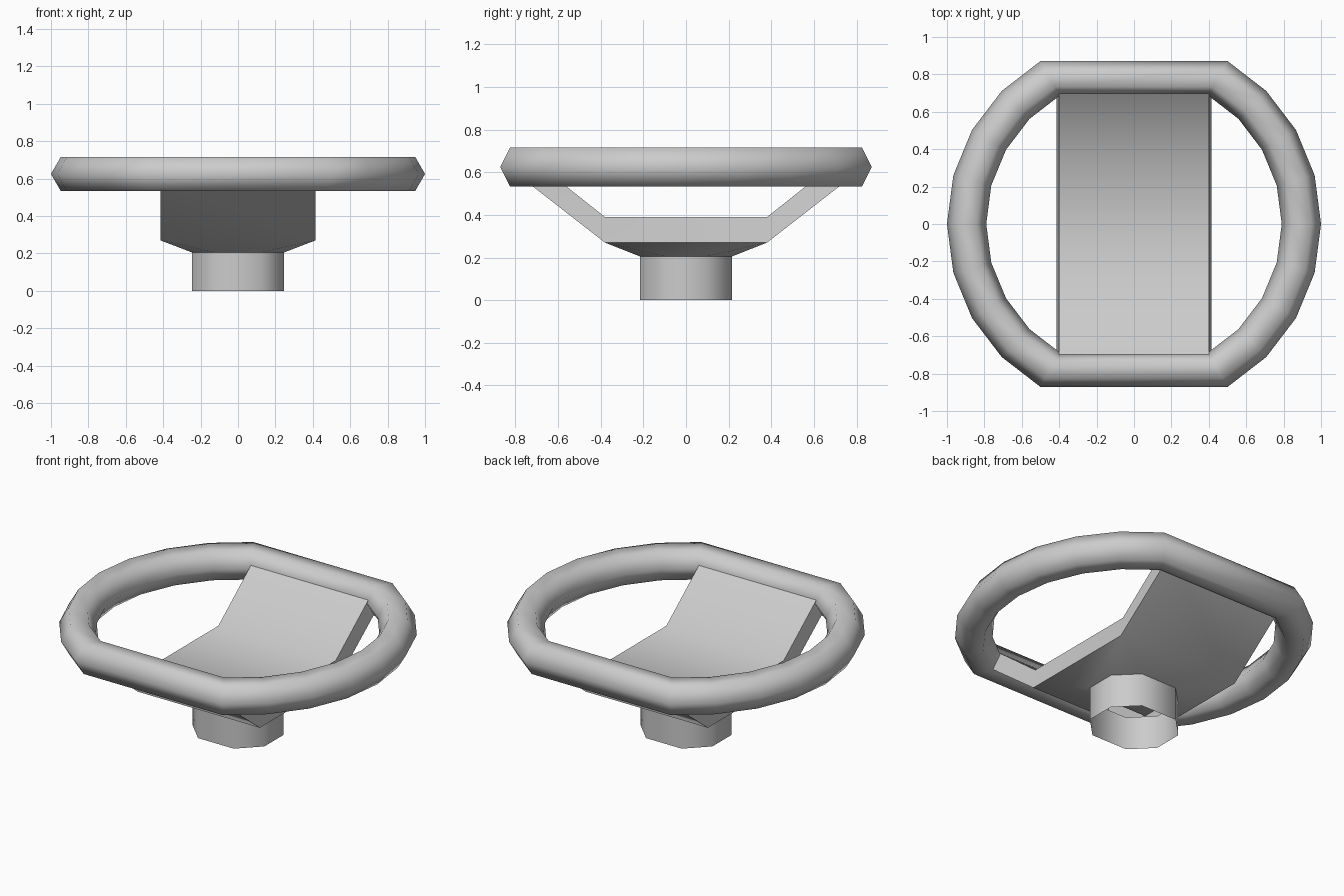
import bpy, bmesh, math

if "Cube" in bpy.data.objects:
    bpy.data.objects.remove(bpy.data.objects["Cube"])


def make(name, verts, faces, angle):
    me = bpy.data.meshes.new(name)
    me.from_pydata(verts, [], faces)
    bm = bmesh.new()
    bm.from_mesh(me)
    bmesh.ops.recalc_face_normals(bm, faces=bm.faces)
    bm.to_mesh(me)
    bm.free()
    ob = bpy.data.objects.new(name, me)
    bpy.context.collection.objects.link(ob)
    bpy.ops.object.select_all(action='DESELECT')
    ob.select_set(True)
    bpy.context.view_layer.objects.active = ob
    bpy.ops.object.shade_smooth_by_angle(angle=math.radians(angle))
    return ob


# Rim: hexagonal section swept round a circle with flat front and back
steps = [a for a in range(0, 360, 15) if not (60 < a < 120 or 240 < a < 300)]
verts, faces, n, k = [], [], len(steps), 6
for a in map(math.radians, steps):
    for j in range(k):
        t = j * math.tau / k
        r = 0.895 + 0.105 * math.cos(t)
        verts.append((r * math.cos(a), r * 1.006 * math.sin(a),
                      0.625 + 0.105 * math.sin(t)))
for i in range(n):
    for j in range(k):
        p, q = i * k, (i + 1) % n * k
        faces.append((p + j, q + j, q + (j + 1) % k, p + (j + 1) % k))
make("rim", verts, faces, 65)

# Spoke plate: bent band, slightly narrower on top, open underneath over the hub
top = [(-0.72, 0.66), (-0.38, 0.39), (0.38, 0.39), (0.72, 0.66)]
low = [(-0.80, 0.597), (-0.38, 0.27), (0.38, 0.27), (0.80, 0.597)]
verts = []
for s in (-1, 1):
    verts += [(s * 0.40, y, z) for y, z in top]
    verts += [(s * 0.415, y, z) for y, z in low]
faces = [(0, 4, 12, 8), (3, 7, 15, 11)]
for i in range(3):
    faces.append((i, i + 1, i + 9, i + 8))
    for o in (0, 8):
        faces.append((o + i, o + i + 1, o + i + 5, o + i + 4))
    if i != 1:
        faces.append((i + 4, i + 5, i + 13, i + 12))

# Hub: open chamfered tube flaring into the plate's rectangle (same mesh)
octagon = [(0.245, -0.092), (0.245, 0.092), (0.122, 0.215), (-0.122, 0.215),
           (-0.245, 0.092), (-0.245, -0.092), (-0.122, -0.215), (0.122, -0.215)]
b = len(verts)
verts += [(x, y, z) for z in (0, 0.205) for x, y in octagon]
corner = [13, 14, 6, 5]
for i in range(8):
    j = (i + 1) % 8
    faces.append((b + i, b + j, b + 8 + j, b + 8 + i))
    c = corner[((i + 1) // 2) % 4]
    if i % 2:
        faces.append((b + 8 + i, b + 8 + j, c))
    else:
        faces.append((b + 8 + i, b + 8 + j, corner[(i // 2 + 1) % 4], c))
make("spoke_plate_and_hub", verts, faces, 60)
